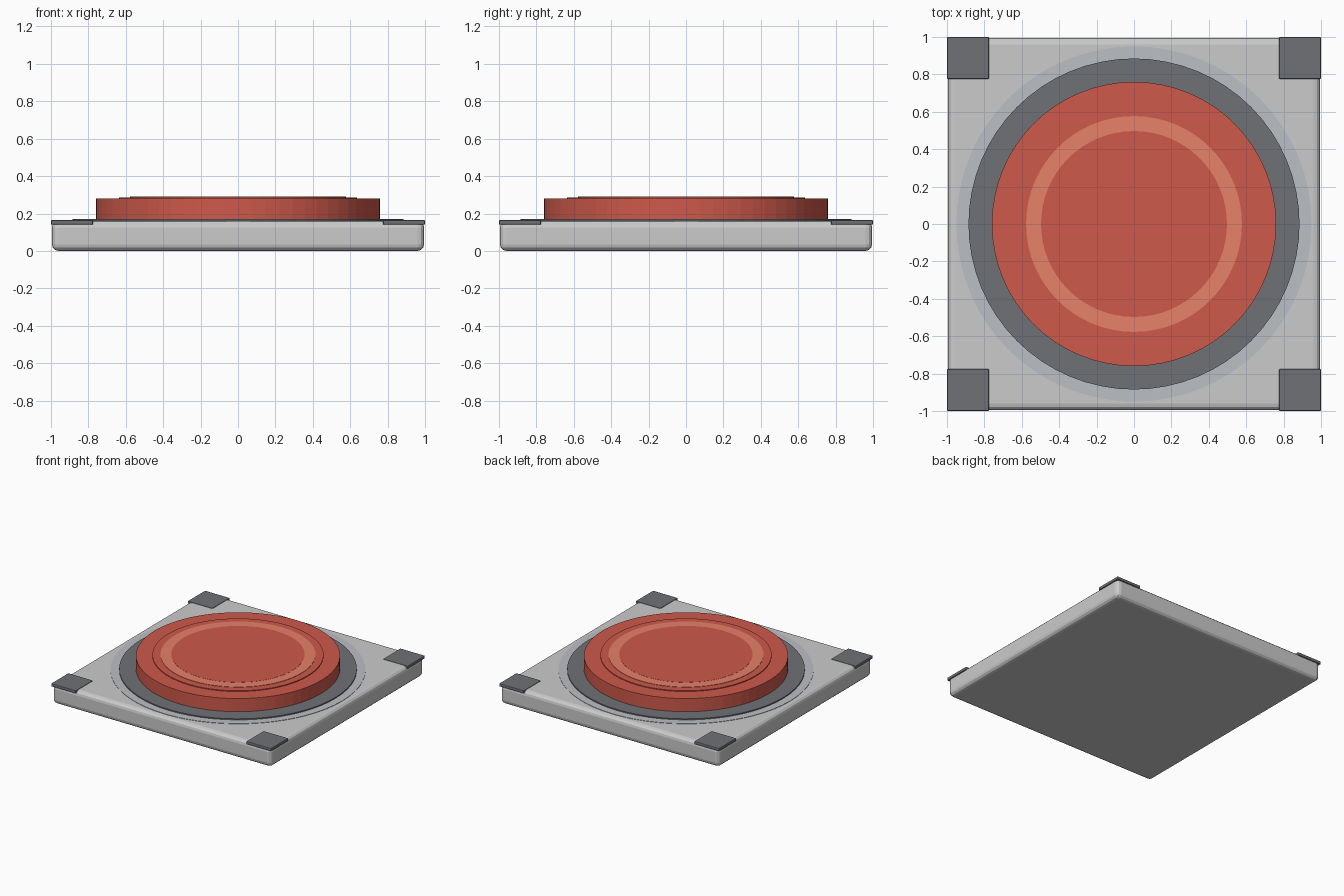
import bpy

if "Cube" in bpy.data.objects:
    bpy.data.objects.remove(bpy.data.objects["Cube"])

def material(name, rgb):
    m = bpy.data.materials.new(name)
    m.diffuse_color = (*rgb, 1)
    m.use_nodes = True
    m.node_tree.nodes["Principled BSDF"].inputs["Base Color"].default_value = m.diffuse_color
    return m

dark = material("dark_grey", (0.16, 0.165, 0.18))
pale = material("pale_grey", (0.5, 0.52, 0.56))
red = material("red", (0.62, 0.1, 0.07))
light_red = material("light_red", (0.8, 0.22, 0.14))

def finish(ob, name, mat=None, bevel=0, segments=2):
    ob.name = name
    if mat:
        ob.data.materials.append(mat)
    if bevel:
        b = ob.modifiers.new("bevel", 'BEVEL')
        b.width, b.segments = bevel, segments
    return ob

def box(name, x0, x1, y0, y1, z0, z1, **kw):
    bpy.ops.mesh.primitive_cube_add(size=1, location=((x0 + x1) / 2, (y0 + y1) / 2, (z0 + z1) / 2))
    ob = bpy.context.object
    ob.scale = (x1 - x0, y1 - y0, z1 - z0)
    bpy.ops.object.transform_apply(location=False, rotation=False, scale=True)
    return finish(ob, name, **kw)

def disc(name, r, z0, z1, mat):
    bpy.ops.mesh.primitive_cylinder_add(vertices=64, radius=r, depth=z1 - z0, location=(0, 0, (z0 + z1) / 2))
    return finish(bpy.context.object, name, mat)

# Rounded square base plate
box("base_plate", -0.995, 0.995, -0.995, 0.995, 0, 0.16, bevel=0.035, segments=3)

# Four corner pads
for sx in (-1, 1):
    for sy in (-1, 1):
        xs, ys = sorted((sx * 0.775, sx)), sorted((sy * 0.775, sy))
        box("corner_pad", *xs, *ys, 0.14, 0.165, mat=dark, bevel=0.006)

# Stacked collar and button
disc("outer_collar", 0.95, 0.14, 0.163, pale)
disc("inner_collar", 0.885, 0.14, 0.172, dark)
disc("button", 0.76, 0.15, 0.28, red)
disc("button_step", 0.637, 0.27, 0.287, red)
disc("button_ring", 0.577, 0.28, 0.29, light_red)
disc("button_centre", 0.497, 0.28, 0.291, red)
